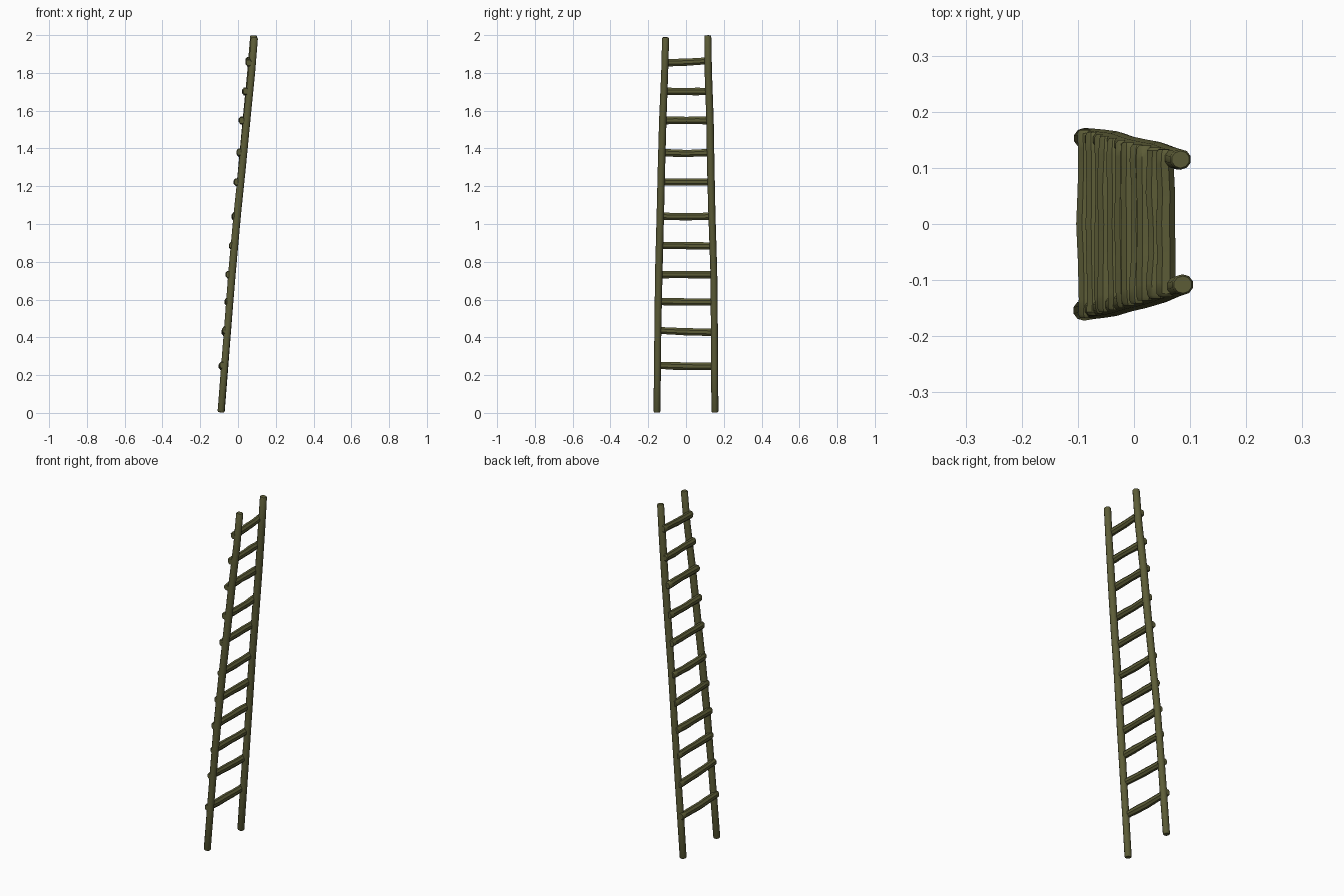
import bpy, bmesh, math, random
from mathutils import Vector

if "Cube" in bpy.data.objects:
    bpy.data.objects.remove(bpy.data.objects["Cube"])

random.seed(4)

wood = bpy.data.materials.new("olive wood")
wood.diffuse_color = (0.108, 0.108, 0.038, 1)
wood.use_nodes = True
wood.node_tree.nodes["Principled BSDF"].inputs["Base Color"].default_value = wood.diffuse_color


def pole(name, path, r_u, r_v, side, sides=10, wobble=0.05):
    """Rough round stick along a path, with chamfered ends."""
    pts = [Vector(p) for p in path]
    d0 = (pts[1] - pts[0]).normalized()
    d1 = (pts[-1] - pts[-2]).normalized()
    # ring list: (centre, scale); the end rings are pulled in for a worn edge
    rings = [(pts[0], 0.8), (pts[0] + d0 * 0.006, 1.0)]
    rings += [(p, 1.0) for p in pts[1:-1]]
    rings += [(pts[-1] - d1 * 0.006, 1.0), (pts[-1], 0.8)]
    axis = (pts[-1] - pts[0]).normalized()
    u = (Vector(side) - axis * axis.dot(Vector(side))).normalized()
    v = axis.cross(u)
    bm = bmesh.new()
    loops = []
    for c, s in rings:
        k = s * random.uniform(1 - wobble, 1 + wobble)
        loops.append([bm.verts.new(c + u * math.cos(a) * r_u * k + v * math.sin(a) * r_v * k)
                      for a in (2 * math.pi * (i + 0.5) / sides for i in range(sides))])
    for a, b in zip(loops, loops[1:]):
        for i in range(sides):
            j = (i + 1) % sides
            bm.faces.new((a[i], a[j], b[j], b[i]))
    bm.faces.new(loops[0][::-1])
    bm.faces.new(loops[-1])
    bmesh.ops.recalc_face_normals(bm, faces=bm.faces)
    me = bpy.data.meshes.new(name)
    bm.to_mesh(me)
    bm.free()
    me.materials.append(wood)
    ob = bpy.data.objects.new(name, me)
    bpy.context.collection.objects.link(ob)
    bpy.context.view_layer.objects.active = ob
    ob.select_set(True)
    bpy.ops.object.shade_smooth_by_angle(angle=math.radians(40))
    ob.select_set(False)


# Two leaning rails that draw together towards the top
pole("rail_right", [(-.089, .153, .003), (-.07, .151, .25), (-.054, .15, .45), (-.03, .147, .75),
                    (-.003, .137, 1.05), (.021, .131, 1.3), (.044, .127, 1.55),
                    (.068, .118, 1.8), (.083, .115, 1.998)], .020, .019, (1, 0, 0))
pole("rail_left", [(-.09, -.154, .003), (-.071, -.151, .25), (-.055, -.149, .45), (-.031, -.144, .75),
                   (-.004, -.136, 1.05), (.022, -.130, 1.3), (.046, -.123, 1.55),
                   (.072, -.113, 1.8), (.087, -.108, 1.988)], .020, .019, (1, 0, 0))

# Rungs lashed on the back side: height, x, tilt, sag
rungs = [(.25, -.084, -.003, .003), (.432, -.069, -.006, .002), (.588, -.053, -.002, 0),
         (.732, -.047, 0, 0), (.885, -.031, -.002, 0), (1.043, -.016, 0, .004),
         (1.222, -.006, 0, 0), (1.38, .010, 0, .006), (1.548, .021, 0, -.001),
         (1.703, .040, 0, .002), (1.86, .056, .006, .003)]
for n, (z, x, tilt, sag) in enumerate(rungs, 1):
    half = .173 - .0225 * z          # rungs shorten with height
    path = []
    for t in (-1, -.8, -.4, 0, .4, .8, 1):
        path.append((x + random.uniform(-.002, .002), t * half + (.002 if z > 1.4 else 0),
                     z + tilt * t - sag * (1 - t * t)))
    pole(f"rung_{n}", path, .018, .021, (1, 0, 0), sides=8, wobble=.06)
